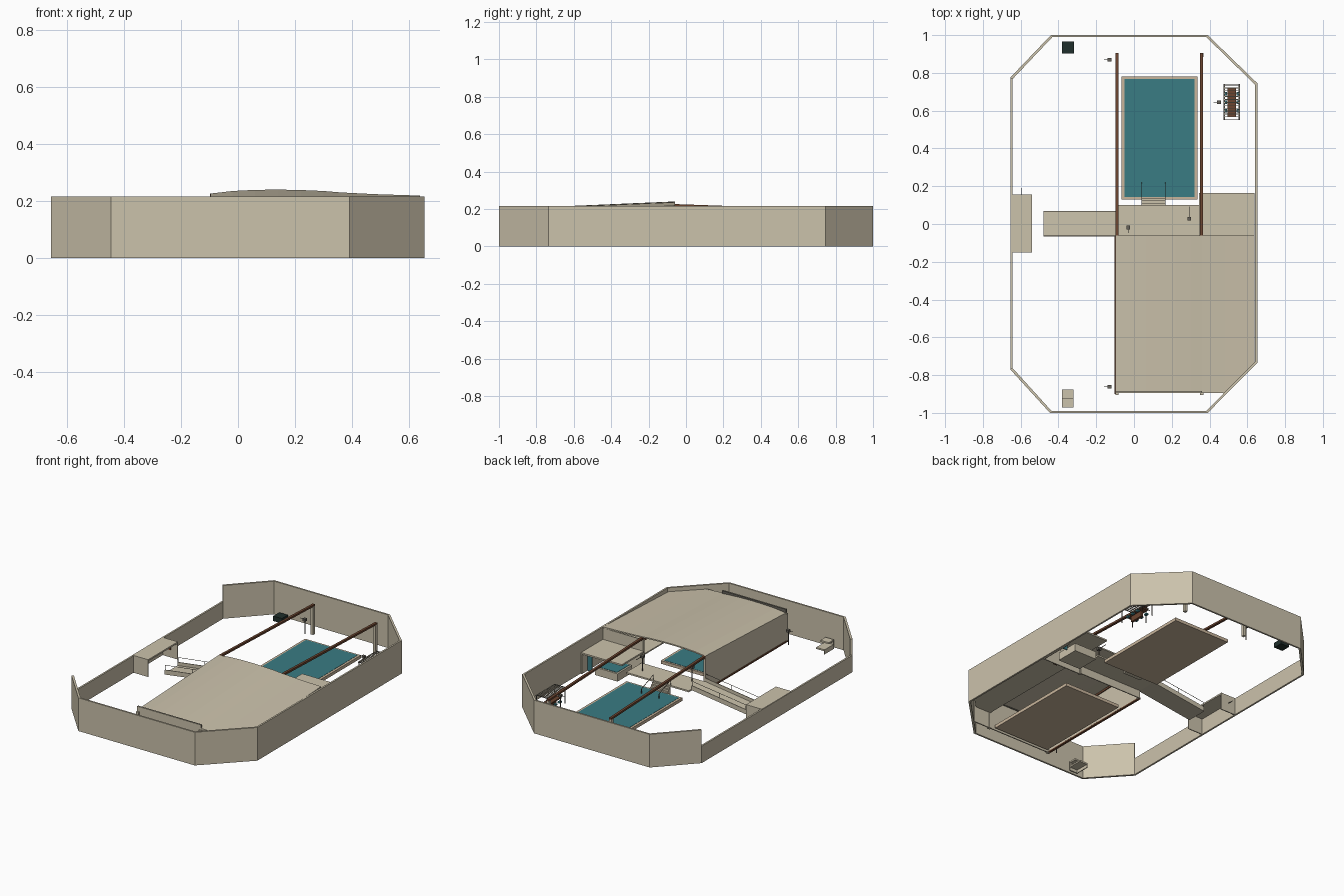
import bpy, bmesh, math
from mathutils import Vector

cube = bpy.data.objects.get("Cube")
if cube:
    bpy.data.objects.remove(cube, do_unlink=True)


def material(name, rgb):
    m = bpy.data.materials.new(name)
    m.use_nodes = True
    m.diffuse_color = (*rgb, 1)
    m.node_tree.nodes["Principled BSDF"].inputs["Base Color"].default_value = (*rgb, 1)
    return m


TAN = material("sand_plaster", (0.60, 0.54, 0.41))
COPING = material("pool_coping", (0.58, 0.46, 0.33))
TEAL = material("teal_water", (0.042, 0.20, 0.23))
BROWN = material("brown_timber", (0.15, 0.06, 0.03))
DARK = material("dark_metal", (0.014, 0.028, 0.025))
GREY = material("grey_metal", (0.13, 0.12, 0.10))


def finish(name, bm, mat):
    bmesh.ops.recalc_face_normals(bm, faces=bm.faces)
    me = bpy.data.meshes.new(name)
    bm.to_mesh(me)
    bm.free()
    me.materials.append(mat)
    ob = bpy.data.objects.new(name, me)
    bpy.context.scene.collection.objects.link(ob)
    return ob


def prism(name, pts, low, high, mat):
    """Extrude a plan outline; low and high are heights or functions of x, y."""
    lo = low if callable(low) else lambda x, y: low
    hi = high if callable(high) else lambda x, y: high
    bm = bmesh.new()
    a = [bm.verts.new((x, y, lo(x, y))) for x, y in pts]
    b = [bm.verts.new((x, y, hi(x, y))) for x, y in pts]
    bm.faces.new(a)
    bm.faces.new(b)
    n = len(pts)
    for i in range(n):
        j = (i + 1) % n
        bm.faces.new((a[i], a[j], b[j], b[i]))
    return finish(name, bm, mat)


def box(name, x0, x1, y0, y1, z0, z1, mat):
    return prism(name, [(x0, y0), (x1, y0), (x1, y1), (x0, y1)], z0, z1, mat)


def rod(name, p, q, r, mat):
    p, q = Vector(p), Vector(q)
    bm = bmesh.new()
    bmesh.ops.create_cone(bm, cap_ends=True, segments=6, radius1=r, radius2=r, depth=(q - p).length)
    rot = (q - p).to_track_quat("Z", "Y").to_matrix().to_4x4()
    bm.transform(rot)
    bmesh.ops.translate(bm, vec=(p + q) / 2, verts=bm.verts)
    return finish(name, bm, mat)


# Eight-sided boundary wall, lower along the left flank
outline = [(-0.655, 0.775), (-0.44, 1), (0.39, 1), (0.653, 0.745),
           (0.653, -0.735), (0.39, -1), (-0.445, -1), (-0.655, -0.77)]
inner = [(x * 0.983, y * 0.989) for x, y in outline]
for i in range(8):
    j = (i + 1) % 8
    prism("boundary_wall", [outline[i], outline[j], inner[j], inner[i]],
          0, 0.11 if i == 7 else 0.215, TAN)

# Arched hall roof, sloping down to the front
profile = [(-0.097, 0.226), (-0.02, 0.235), (0.06, 0.239), (0.14, 0.240), (0.22, 0.2385),
           (0.30, 0.235), (0.36, 0.230), (0.48, 0.224), (0.638, 0.219)]


def roof_height(x, y):
    for (xa, za), (xb, zb) in zip(profile, profile[1:]):
        if x <= xb + 1e-6:
            return za + (zb - za) * (x - xa) / (xb - xa) + 0.043 * (y + 0.06)


def front_edge(x):
    return -0.895 + max(0, x - 0.48)


for (xa, za), (xb, zb) in zip(profile, profile[1:]):
    prism("hall_roof", [(xa, front_edge(xa)), (xb, front_edge(xb)), (xb, -0.06), (xa, -0.06)],
          lambda x, y: roof_height(x, y) - 0.008, roof_height, TAN)

# Hall walls, front girder and back fascia
prism("hall_side_wall", [(-0.097, -0.895), (-0.09, -0.895), (-0.09, -0.06), (-0.097, -0.06)],
      0.01, lambda x, y: roof_height(x, y) - 0.004, TAN)
box("hall_front_wall", -0.097, 0.36, -0.895, -0.888, 0, 0.214, TAN)
box("front_girder", -0.097, 0.36, -0.892, -0.884, 0.19, 0.214, GREY)
box("hall_front_wing_wall", 0.36, 0.478, -0.895, -0.888, 0, 0.19, TAN)
box("hall_back_wall", 0.36, 0.638, -0.068, -0.062, 0.0, 0.21, TAN)
box("hall_base_plate", -0.102, -0.088, -0.9, -0.06, 0, 0.008, BROWN)

# Gallery along the right of the hall with timber strips below
prism("gallery_floor", [(0.36, -0.885), (0.47, -0.885), (0.638, -0.72), (0.638, -0.06), (0.36, -0.06)],
      0.1, 0.108, TAN)
for x, y in ((0.57, -0.67), (0.44, -0.14)):
    box("gallery_bench", x - 0.015, x + 0.015, y - 0.06, y + 0.06, 0.094, 0.1, BROWN)

# Sliding-roof tracks on end posts
for x in (-0.09, 0.358):
    def top(px, py):
        return 0.226 - 0.036 * (py + 0.06) if py > 0 else 0.188
    prism("roof_track", [(x - 0.008, -0.06), (x + 0.008, -0.06), (x + 0.008, 0.905), (x - 0.008, 0.905)],
          lambda px, py: (0.213 if py < 0 else 0.18), lambda px, py: (0.226 if py < 0 else 0.192), BROWN)
    prism("roof_track_front", [(x - 0.006, -0.9), (x + 0.006, -0.9), (x + 0.006, -0.06), (x - 0.006, -0.06)],
          lambda px, py: (0.17 if py < -0.5 else 0.2), lambda px, py: (0.18 if py < -0.5 else 0.213), BROWN)
    for y in (-0.895, 0.895):
        box("track_post", x - 0.009, x + 0.009, y - 0.01, y + 0.01, 0, 0.182, TAN)
    box("hall_corner_post", x - 0.007, x + 0.007, -0.075, -0.06, 0, 0.21, TAN)

# Two pools: one open, one under the roof
for y0, y1 in ((0.13, 0.78), (-0.87, -0.22)):
    box("pool_basin", -0.065, 0.335, y0, y1, 0, 0.02, COPING)
    box("pool_water", -0.05, 0.32, y0 + 0.012, y1 - 0.012, 0.015, 0.0215, TEAL)

# Raised deck between pools, with steps and handrails
box("middle_deck", -0.09, 0.36, -0.06, 0.1, 0.05, 0.06, TAN)
box("deck_front_skirt", -0.09, 0.36, -0.06, -0.054, 0, 0.05, TAN)
for i in range(3):
    box("pool_step", 0.04, 0.165, 0.1 + i * 0.012, 0.112 + i * 0.012, 0.005, 0.052 - i * 0.012, TAN)
for x in (0.04, 0.165):
    rod("pool_handrail", (x, 0.1, 0.095), (x, 0.22, 0.05), 0.0018, GREY)
    rod("pool_handrail_post", (x, 0.1, 0.06), (x, 0.1, 0.095), 0.0018, GREY)
    rod("pool_handrail_foot", (x, 0.22, 0.02), (x, 0.22, 0.05), 0.0018, GREY)

# Access ramp with side kerbs and rails
def ramp_height(x, y):
    return 0.008 + 0.052 * (x + 0.48) / 0.385


def ramp_part(name, y0, y1, below, above):
    prism(name, [(-0.48, y0), (-0.09, y0), (-0.09, y1), (-0.48, y1)],
          lambda x, y: ramp_height(x, y) - below, lambda x, y: ramp_height(x, y) + above, TAN)


ramp_part("ramp_slab", -0.065, 0.07, 0.008, 0)
for y in (-0.065, 0.066):
    ramp_part("ramp_kerb", y, y + 0.004, 0.008, 0.022)
    rod("ramp_rail", (-0.48, y + 0.002, 0.06), (-0.09, y + 0.002, 0.11), 0.0015, GREY)
    for x in (-0.478, -0.285, -0.095):
        z = ramp_height(x, y)
        rod("ramp_rail_post", (x, y + 0.002, z), (x, y + 0.002, z + 0.049), 0.0015, GREY)

# Canopy room beside the deck, with spa and glass panel
box("canopy_slab", 0.345, 0.638, -0.06, 0.165, 0.128, 0.138, TAN)
box("spa_basin", 0.40, 0.56, -0.02, 0.13, 0, 0.05, TAN)
box("spa_water", 0.412, 0.548, -0.008, 0.118, 0.046, 0.052, TEAL)
box("glass_panel", 0.60, 0.636, 0.10, 0.106, 0, 0.1, TEAL)
box("canopy_side_wall", 0.632, 0.638, -0.06, 0.165, 0, 0.128, TAN)

# Entrance shelter on the left wall
box("shelter_roof", -0.653, -0.54, -0.15, 0.155, 0.102, 0.112, TAN)
for y in (-0.15, 0.149):
    box("shelter_end_wall", -0.653, -0.54, y, y + 0.006, 0, 0.102, TAN)
box("shelter_plaque", -0.605, -0.585, 0.143, 0.149, 0.05, 0.07, BROWN)
rod("shelter_spout", (-0.595, 0.155, 0.06), (-0.595, 0.19, 0.06), 0.002, GREY)

# Stepped stand at the front and dark cabinet at the back
box("stand_panel", -0.38, -0.32, -0.972, -0.966, 0, 0.06, TAN)
box("stand_low_shelf", -0.38, -0.32, -0.97, -0.877, 0.02, 0.03, TAN)
box("stand_high_shelf", -0.38, -0.32, -0.97, -0.92, 0.05, 0.06, TAN)
box("stand_riser", -0.38, -0.375, -0.97, -0.877, 0, 0.03, TAN)
box("back_cabinet", -0.38, -0.318, 0.903, 0.965, 0.004, 0.036, DARK)

# Slatted shade frame over a timber table
for x in (0.478, 0.556):
    for y in (0.555, 0.735):
        rod("shade_post", (x, y, 0), (x, y, 0.1), 0.003, GREY)
    box("shade_side_beam", x - 0.004, x + 0.004, 0.55, 0.74, 0.096, 0.102, GREY)
for i in range(13):
    y = 0.552 + i * 0.0153
    box("shade_slat", 0.476, 0.558, y - 0.002, y + 0.002, 0.099, 0.104, TAN if i % 12 else GREY)
box("timber_table", 0.495, 0.54, 0.57, 0.72, 0.035, 0.043, BROWN)
box("table_stand", 0.51, 0.525, 0.6, 0.69, 0, 0.035, BROWN)
for x in (0.485, 0.55):
    for y in (0.6, 0.645, 0.69):
        box("seat", x - 0.008, x + 0.008, y - 0.01, y + 0.01, 0.02, 0.03, TEAL)

# Outdoor showers with a thin arm and square head
for x, y, base, dx, dy in ((-0.13, 0.87, 0, -1, 0), (-0.13, -0.862, 0, -1, 0), (0.45, 0.645, 0, -1, 0),
                           (-0.03, -0.018, 0.06, 0, -1), (0.293, 0.028, 0.06, 0, 1)):
    rod("shower_pole", (x, y, base), (x, y, base + 0.1), 0.003, GREY)
    reach = 0.065 if dy > 0 else 0.03
    rod("shower_arm", (x, y, base + 0.095), (x + dx * reach, y + dy * reach, base + 0.095), 0.002, GREY)
    box("shower_head", x - 0.01, x + 0.01, y - 0.01, y + 0.01, base + 0.085, base + 0.1, GREY)
